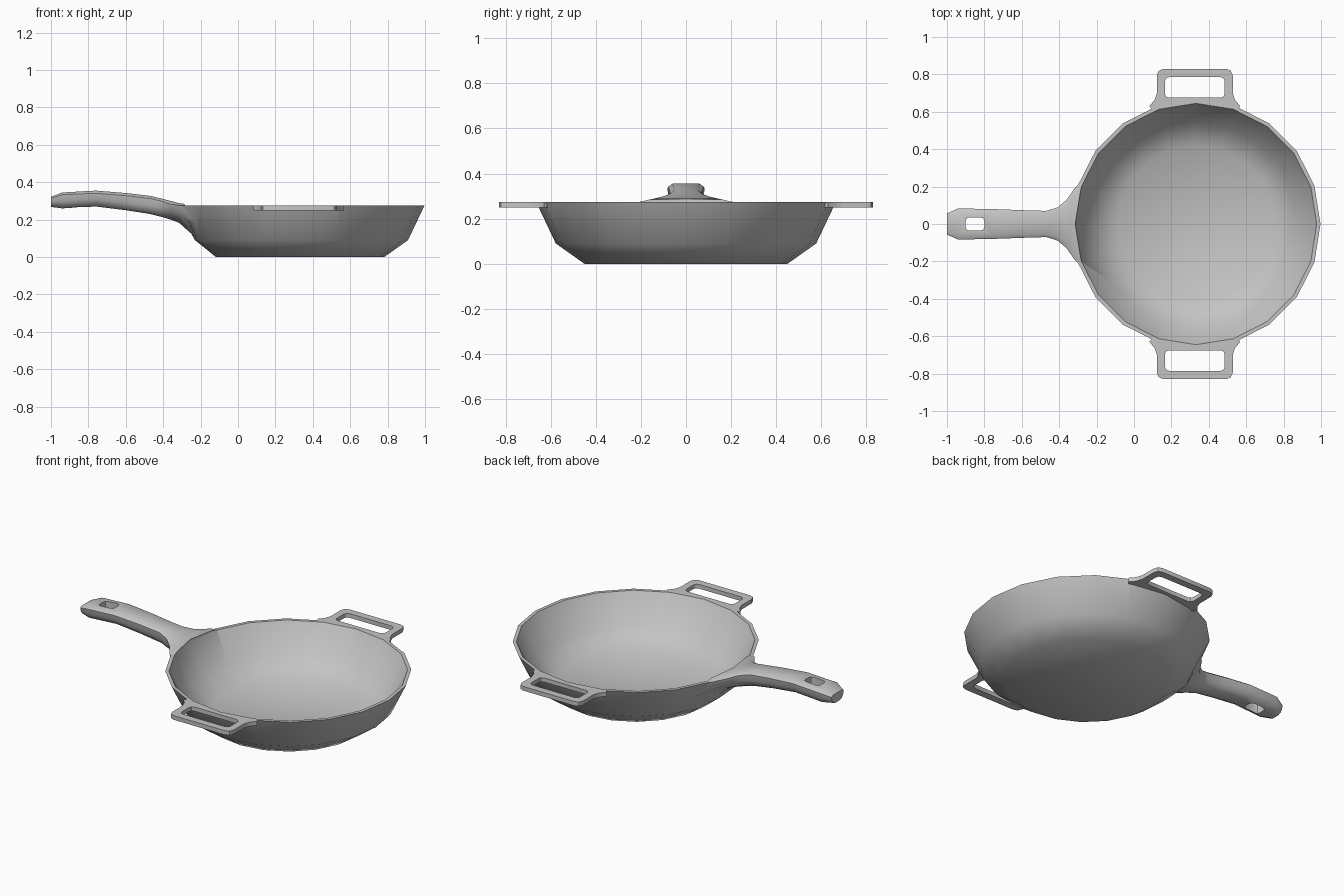
import bpy, bmesh, math

if "Cube" in bpy.data.objects:
    bpy.data.objects.remove(bpy.data.objects["Cube"], do_unlink=True)

CX, RIM, SIDES = 0.332, 0.275, 20

iron = bpy.data.materials.new("grey iron")
iron.use_nodes = True
grey = (0.55, 0.55, 0.55, 1)
iron.diffuse_color = grey
iron.node_tree.nodes["Principled BSDF"].inputs["Base Color"].default_value = grey


def loft(name, rings):
    """Closed solid through a list of equal rings of points."""
    bm = bmesh.new()
    loops = [[bm.verts.new(p) for p in ring] for ring in rings]
    n = len(loops[0])
    for a, b in zip(loops, loops[1:]):
        for i in range(n):
            j = (i + 1) % n
            bm.faces.new((a[i], a[j], b[j], b[i]))
    bm.faces.new(loops[0])
    bm.faces.new(loops[-1])
    bmesh.ops.recalc_face_normals(bm, faces=bm.faces)
    mesh = bpy.data.meshes.new(name)
    bm.to_mesh(mesh)
    bm.free()
    mesh.materials.append(iron)
    ob = bpy.data.objects.new(name, mesh)
    bpy.context.collection.objects.link(ob)
    return ob


def lathe(name, profile):
    turn = [math.tau * i / SIDES for i in range(SIDES)]
    return loft(name, [[(CX + r * math.cos(t), r * math.sin(t), z) for t in turn]
                       for r, z in profile])


def plate(name, outline, z0, z1):
    return loft(name, [[(x, y, z) for x, y in outline] for z in (z0, z1)])


def rounded(x0, x1, y0, y1, r):
    """Rectangle outline with rounded corners."""
    pts = []
    for k, (cx, cy) in enumerate(((x1 - r, y1 - r), (x0 + r, y1 - r),
                                  (x0 + r, y0 + r), (x1 - r, y0 + r))):
        for s in range(3):
            t = math.pi / 2 * (k + s / 2)
            pts.append((cx + r * math.cos(t), cy + r * math.sin(t)))
    return pts


def combine(target, tool, operation):
    """Apply a boolean and discard the tool."""
    mod = target.modifiers.new(operation, 'BOOLEAN')
    mod.operation, mod.object, mod.solver = operation, tool, 'EXACT'
    bpy.context.view_layer.objects.active = target
    bpy.ops.object.modifier_apply(modifier=mod.name)
    bpy.data.objects.remove(tool, do_unlink=True)


# Solid bowl, hollowed after the grips are joined
pan = lathe("pan", [(0.45, 0), (0.577, 0.09), (0.665, RIM)])
# The wall is drawn in under the handle root
pan.data.vertices[SIDES + SIDES // 2].co.x = -0.23

# Long handle: x, half width, top, bottom, edge drop
stations = [(-1, 0.057, 0.322, 0.268, 0.008), (-0.94, 0.083, 0.345, 0.26, 0.012),
            (-0.76, 0.08, 0.355, 0.27, 0.014), (-0.6, 0.074, 0.342, 0.25, 0.014),
            (-0.47, 0.07, 0.327, 0.23, 0.014), (-0.41, 0.088, 0.313, 0.215, 0.014),
            (-0.36, 0.13, 0.3, 0.2, 0.018), (-0.315, 0.195, 0.288, 0.183, 0.012),
            (-0.2, 0.3, 0.272, 0.08, 0.01)]
rings = []
for x, w, top, bot, drop in stations:
    h = top - bot
    half = [(0.75 * w, top), (w, top - drop), (0.93 * w, top - 0.55 * h),
            (min(0.72 * w, 0.08), bot + 0.14 * h), (min(0.38 * w, 0.04), bot)]
    rings.append([(x, y, z) for y, z in half]
                 + [(x, -y, z) for y, z in reversed(half)])
handle = loft("handle", rings)
combine(handle, plate("slot", rounded(-0.9, -0.8, -0.035, 0.035, 0.018), 0.1, 0.5),
        'DIFFERENCE')
combine(pan, handle, 'UNION')

# Flat side grips with a short flared root
grip_x = 0.325
half_grip = [(0.19, 0.57), (0.243, 0.63), (0.215, 0.663), (0.203, 0.7),
             (0.203, 0.795), (0.192, 0.82), (0.168, 0.829)]
for side in (1, -1):
    outline = ([(grip_x + x, side * y) for x, y in half_grip]
               + [(grip_x - x, side * y) for x, y in reversed(half_grip)])
    grip = plate("side_grip", outline, 0.25, RIM)
    hole = [(x, side * y) for x, y in rounded(0.165, 0.485, 0.675, 0.785, 0.022)]
    combine(grip, plate("grip_hole", hole, 0.2, 0.35), 'DIFFERENCE')
    combine(pan, grip, 'UNION')

# Hollow the bowl
combine(pan, lathe("cavity", [(0.42, 0.025), (0.545, 0.105), (0.645, RIM),
                              (0.655, 0.4)]), 'DIFFERENCE')

# Smooth shading with a crisp rim
bpy.ops.object.select_all(action='DESELECT')
pan.select_set(True)
bpy.context.view_layer.objects.active = pan
bpy.ops.object.shade_smooth_by_angle(angle=math.radians(45))
